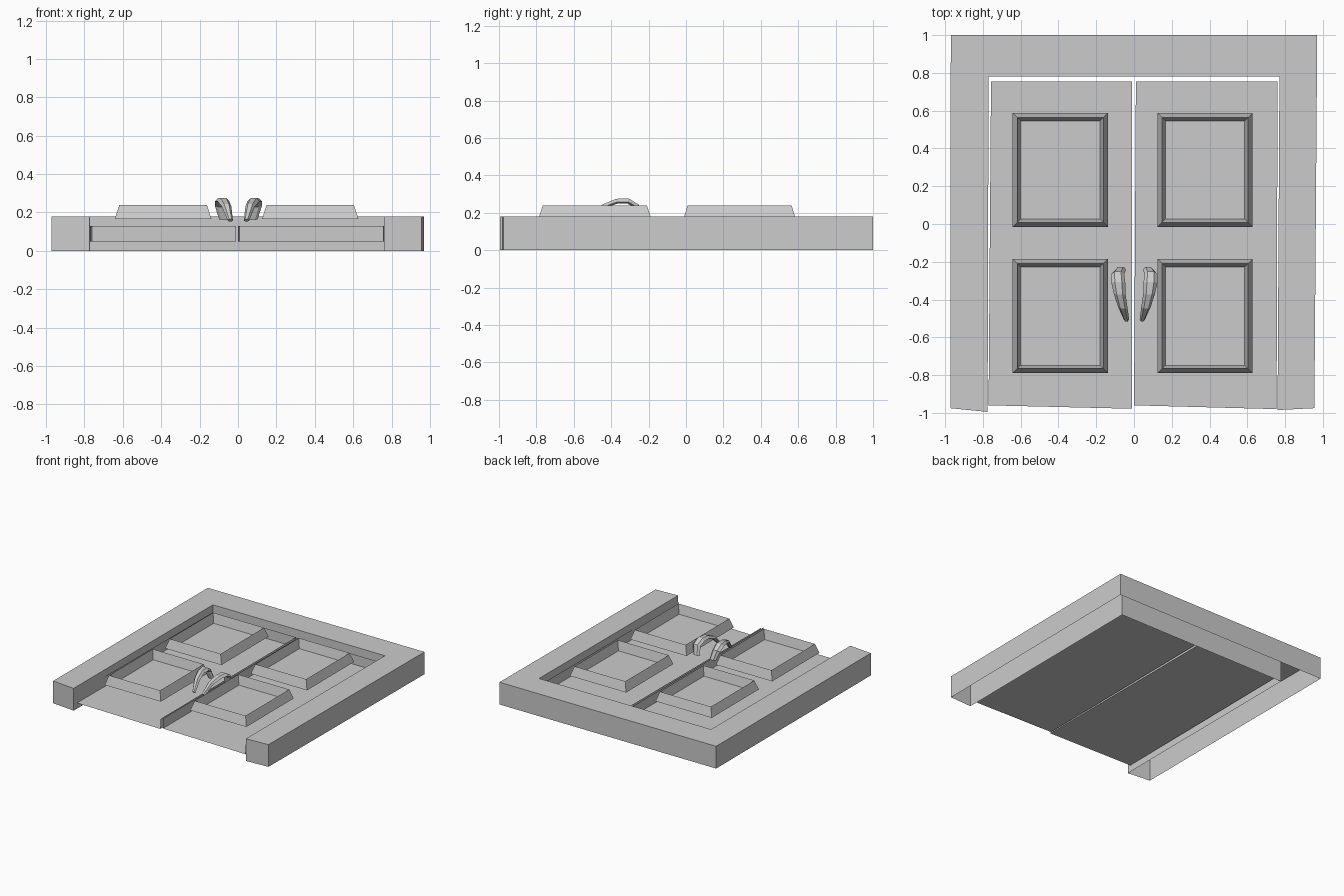
import bpy

cube = bpy.data.objects.get("Cube")
if cube:
    bpy.data.objects.remove(cube, do_unlink=True)

# One plain grey for everything
grey = bpy.data.materials.new("plain_grey")
grey.use_nodes = True
COLOR = (0.6, 0.6, 0.6, 1.0)
grey.diffuse_color = COLOR
bsdf = next(n for n in grey.node_tree.nodes if n.type == 'BSDF_PRINCIPLED')
bsdf.inputs["Base Color"].default_value = COLOR


def make(name, verts, faces):
    mesh = bpy.data.meshes.new(name)
    mesh.from_pydata(verts, [], faces)
    mesh.update()
    mesh.materials.append(grey)
    obj = bpy.data.objects.new(name, mesh)
    bpy.context.collection.objects.link(obj)
    return obj


def rings(loops, closed=True):
    """Quads joining successive loops of equal length."""
    n = len(loops[0])
    verts = [p for loop in loops for p in loop]
    faces = [(r * n + i, r * n + (i + 1) % n, (r + 1) * n + (i + 1) % n, (r + 1) * n + i)
             for r in range(len(loops) - 1) for i in range(n if closed else n - 1)]
    return verts, faces


def rect(x0, x1, y0, y1, inset, z):
    return [(x0 + inset, y0 + inset, z), (x1 - inset, y0 + inset, z),
            (x1 - inset, y1 - inset, z), (x0 + inset, y1 - inset, z)]


# Door frame: a U-shaped shell, open underneath
outline = [(-.972, -.975), (-.775, -.995), (-.77, .78), (.77, .78),
           (.76, -.985), (.955, -.975), (.97, 1), (-.97, 1)]
verts, faces = rings([[(x, y, z) for x, y in outline] for z in (0, .18)])
t = 8
faces += [(t, t + 1, t + 2, t + 7), (t + 2, t + 3, t + 6, t + 7), (t + 3, t + 4, t + 5, t + 6)]
make("door_frame", verts, faces)

# Door leaves: shallow trays with side and back rims, open at the front
leaves = {"left_door": [(.0, -.96), (.01, .755), (.76, .755), (.755, -.98)],
          "right_door": [(-.77, -.96), (-.757, .755), (-.01, .755), (-.01, -.978)]}
for name, pts in leaves.items():
    verts, faces = rings([[(x, y, z) for x, y in pts] for z in (.05, .13)], closed=False)
    faces.append((0, 1, 2, 3))
    make(name, verts, faces)

# Panels: ridged moulding around a flat centre
for side, x0, x1 in (("left", .125, .628), ("right", -.642, -.138)):
    for level, y0, y1 in (("upper", -.015, .588), ("lower", -.79, -.185)):
        loops = [rect(x0, x1, y0, y1, inset, z)
                 for inset, z in ((0, .165), (.024, .24), (.042, .165))]
        verts, faces = rings(loops)
        faces.append((8, 9, 10, 11))
        make(f"{side}_{level}_panel", verts, faces)

# Handles: tapered arched bars, as (x, y, z, half width, half thickness)
path = [(.072, -.238, .165, .028, .012), (.088, -.262, .235, .034, .013),
        (.085, -.31, .263, .037, .014), (.078, -.37, .262, .031, .013),
        (.062, -.44, .235, .025, .012), (.042, -.508, .16, .014, .010)]
for name, s in (("left_handle", 1), ("right_handle", -1)):
    loops = []
    for i, (x, y, z, w, t) in enumerate(path):
        a, b = path[max(i - 1, 0)], path[min(i + 1, len(path) - 1)]
        dy, dz = b[1] - a[1], b[2] - a[2]
        length = (dy * dy + dz * dz) ** .5
        ny, nz = dz / length, -dy / length
        # Six-sided section in the plane across the path
        section = [(-w, -.3 * t), (-.5 * w, t), (.5 * w, t),
                   (w, -.3 * t), (.5 * w, -t), (-.5 * w, -t)]
        loops.append([(s * (x + u) + .002, y + ny * v, z + nz * v) for u, v in section])
    verts, faces = rings(loops)
    last = len(verts) - 6
    faces += [tuple(range(6)), tuple(range(last, last + 6))]
    make(name, verts, faces)
